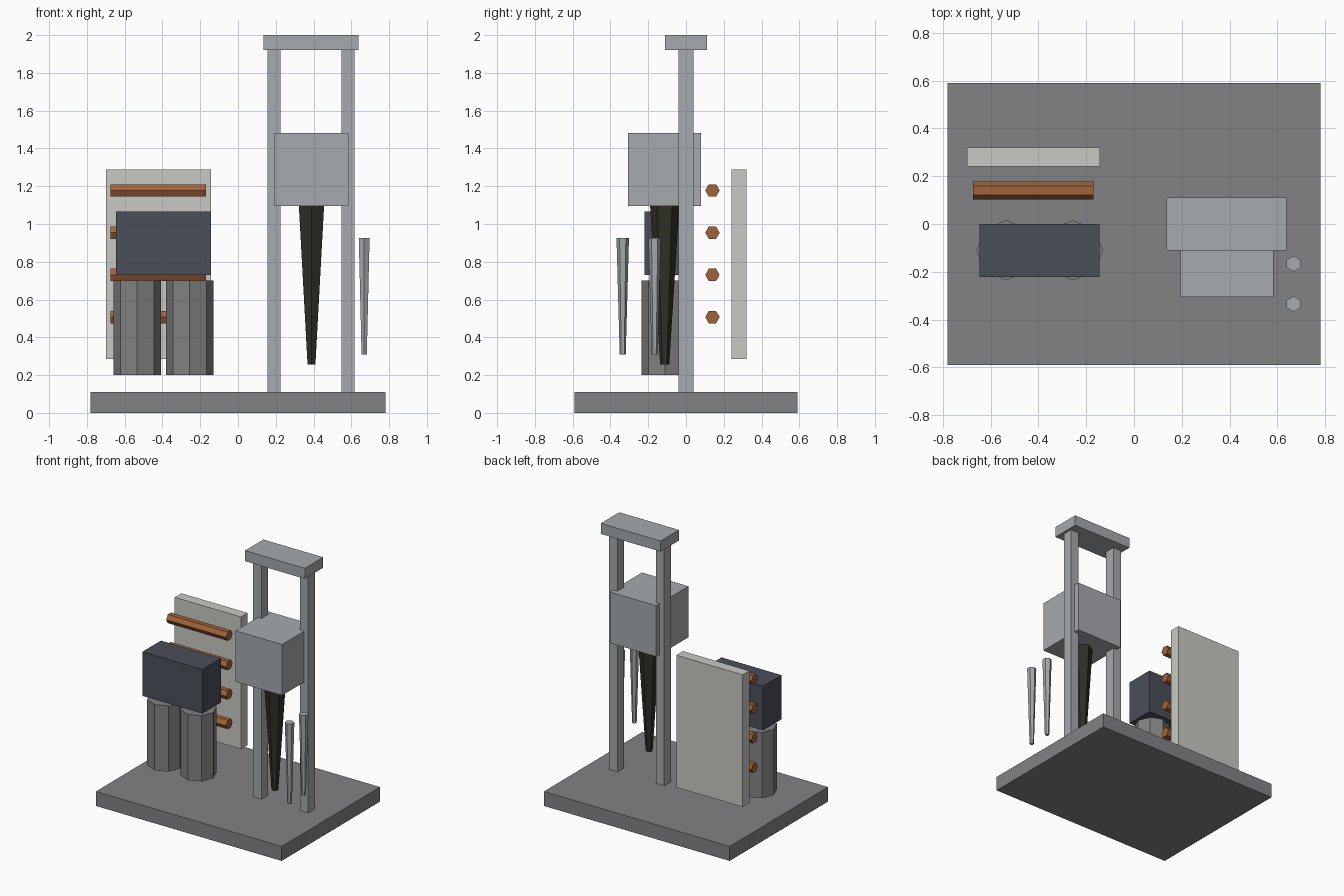
import bpy, bmesh
from math import pi, sin, cos
from mathutils import Vector

cube = bpy.data.objects.get("Cube")
if cube:
    bpy.data.objects.remove(cube, do_unlink=True)


def material(name, rgb):
    m = bpy.data.materials.new(name)
    m.use_nodes = True
    color = (*rgb, 1)
    m.diffuse_color = color
    bsdf = next(n for n in m.node_tree.nodes if n.type == 'BSDF_PRINCIPLED')
    bsdf.inputs["Base Color"].default_value = color
    return m


base_grey = material("base grey", (0.225, 0.225, 0.235))
drum_grey = material("drum grey", (0.22, 0.22, 0.225))
steel = material("light steel", (0.38, 0.40, 0.425))
cream = material("pale panel", (0.58, 0.59, 0.55))
copper = material("copper", (0.36, 0.125, 0.042))
navy = material("slate blue", (0.068, 0.077, 0.099))
dark = material("dark iron", (0.03, 0.029, 0.02))


def finish(name, bm, mat):
    bmesh.ops.recalc_face_normals(bm, faces=bm.faces)
    mesh = bpy.data.meshes.new(name)
    bm.to_mesh(mesh)
    bm.free()
    mesh.materials.append(mat)
    obj = bpy.data.objects.new(name, mesh)
    bpy.context.collection.objects.link(obj)
    return obj


def box(name, x, y, z, mat):
    """Box spanning the given (min, max) ranges."""
    bm = bmesh.new()
    bmesh.ops.create_cube(bm, size=1)
    for v in bm.verts:
        v.co = Vector([(a + b) / 2 + c * (b - a)
                       for (a, b), c in zip((x, y, z), v.co)])
    return finish(name, bm, mat)


def prism(name, start, end, r_start, r_end, sides, mat):
    """Tapered prism from start to end, with a corner pointing along y."""
    start, end = Vector(start), Vector(end)
    u = Vector((0, 1, 0))
    w = (end - start).normalized().cross(u)
    bm = bmesh.new()
    rings = []
    for centre, r in ((start, r_start), (end, r_end)):
        angles = [2 * pi * i / sides for i in range(sides)]
        rings.append([bm.verts.new(centre + r * (u * cos(a) + w * sin(a)))
                      for a in angles])
    for ring in rings:
        bm.faces.new(ring)
    lo, hi = rings
    for i in range(sides):
        j = (i + 1) % sides
        bm.faces.new((lo[i], lo[j], hi[j], hi[i]))
    return finish(name, bm, mat)


# Base slab
box("base", (-0.78, 0.78), (-0.59, 0.59), (0, 0.11), base_grey)

# Hammer frame: two posts, crossbeam, hammer block and spike
for side, x in (("right", 0.19), ("left", 0.583)):
    box(f"{side}_post", (x - 0.035, x + 0.035), (-0.04, 0.04), (0.11, 1.92), steel)
box("crossbeam", (0.136, 0.638), (-0.11, 0.11), (1.92, 2.0), steel)
box("hammer_block", (0.194, 0.584), (-0.306, 0.08), (1.095, 1.482), steel)
prism("spike", (0.389, -0.113, 0.255), (0.389, -0.113, 1.095), 0.024, 0.077, 6, dark)

# Slim tapered pins beside the frame
for i, y in enumerate((-0.335, -0.166)):
    prism(f"pin_{i + 1}", (0.668, y, 0.31), (0.668, y, 0.925), 0.016, 0.033, 6, steel)

# Twin drums with the block above them
for side, x in (("right", -0.534), ("left", -0.256)):
    prism(f"{side}_drum", (x, -0.11, 0.20), (x, -0.11, 0.70), 0.126, 0.126, 8, drum_grey)
box("drum_block", (-0.647, -0.144), (-0.221, 0), (0.73, 1.065), navy)

# Back panel with a column of bars
box("back_panel", (-0.70, -0.143), (0.24, 0.32), (0.285, 1.288), cream)
for i in range(4):
    z = 0.507 + i * 0.2235
    prism(f"bar_{i + 1}", (-0.674, 0.14, z), (-0.17, 0.14, z), 0.038, 0.038, 6, copper)
